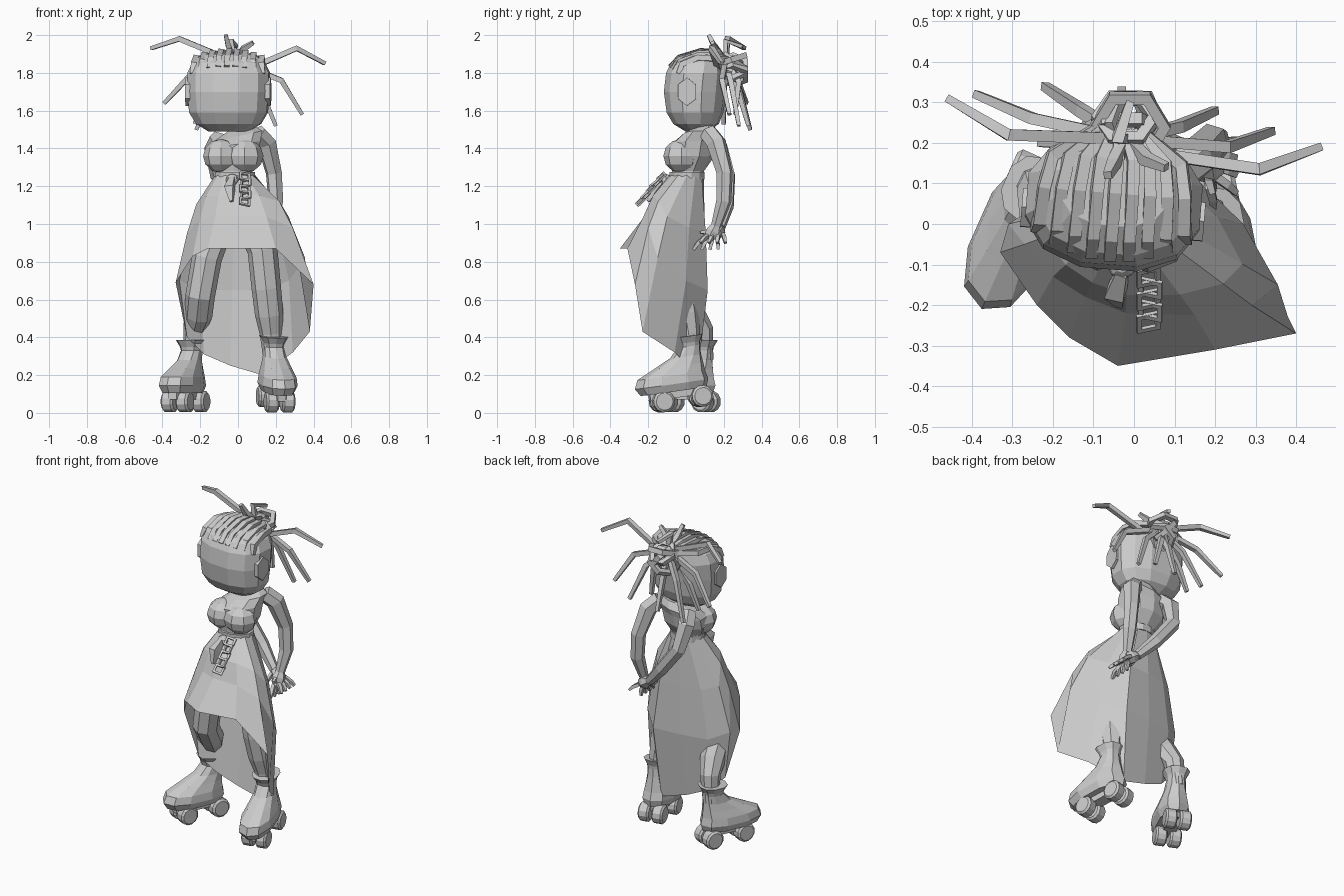
import bpy, bmesh, math
from mathutils import Vector, Matrix

if "Cube" in bpy.data.objects:
    bpy.data.objects.remove(bpy.data.objects["Cube"])

GREY = (0.6, 0.6, 0.6, 1)
mat = bpy.data.materials.new("plain grey")
mat.use_nodes = True
mat.diffuse_color = GREY
mat.node_tree.nodes["Principled BSDF"].inputs["Base Color"].default_value = GREY


def finish(bm, name, place=None):
    bmesh.ops.recalc_face_normals(bm, faces=bm.faces)
    mesh = bpy.data.meshes.new(name)
    bm.to_mesh(mesh)
    bm.free()
    mesh.materials.append(mat)
    ob = bpy.data.objects.new(name, mesh)
    if place:
        ob.matrix_world = place
    bpy.context.collection.objects.link(ob)
    return ob


def loft(name, rings, place=None, caps=True):
    """Skin a list of equal-length closed rings."""
    bm = bmesh.new()
    vs = [[bm.verts.new(p) for p in r] for r in rings]
    n = len(rings[0])
    for a, b in zip(vs, vs[1:]):
        for i in range(n):
            j = (i + 1) % n
            bm.faces.new((a[i], a[j], b[j], b[i]))
    if caps:
        bm.faces.new(vs[0])
        bm.faces.new(vs[-1])
    return finish(bm, name, place)


def ring(x, y, z, rx, ry, n=10, power=1.0, tilt=0.0):
    """Ellipse ring; power < 1 makes it boxier, tilt raises the +x side."""
    pts = []
    for i in range(n):
        a = 2 * math.pi * (i + 0.5) / n
        c, s = math.cos(a), math.sin(a)
        c = math.copysign(abs(c) ** power, c)
        s = math.copysign(abs(s) ** power, s)
        pts.append(Vector((x + rx * c, y + ry * s, z + tilt * c)))
    return pts


def tube(name, path, radii, n=4, place=None):
    """Faceted limb or strand along a path."""
    path = [Vector(p) for p in path]
    if not isinstance(radii, (list, tuple)):
        radii = [radii] * len(path)
    rings, old, nor = [], None, None
    for i, p in enumerate(path):
        t = (path[min(i + 1, len(path) - 1)] - path[max(i - 1, 0)]).normalized()
        nor = t.orthogonal().normalized() if old is None else old.rotation_difference(t) @ nor
        old = t
        side = t.cross(nor)
        rings.append([p + radii[i] * (math.cos(a) * nor + math.sin(a) * side)
                      for a in (2 * math.pi * k / n for k in range(n))])
    return loft(name, rings, place)


def ball(name, c, r):
    bm = bmesh.new()
    bmesh.ops.create_uvsphere(bm, u_segments=8, v_segments=6, radius=1)
    return finish(bm, name, Matrix.Translation(c) @ Matrix.Diagonal((*r, 1)))


# Head, slightly turned
head_place = Matrix.Translation((-.05, .048, 0)) @ Matrix.Rotation(-.08, 4, 'Z')
levels = [(1.49, .01, .11, .06), (1.53, .005, .175, .12), (1.59, .0, .212, .15), (1.7, .0, .222, .165),
          (1.8, .01, .222, .163), (1.855, .02, .195, .145), (1.9, .045, .14, .1)]
loft("head", [ring(0, y, z, rx, ry, 12, .85) for z, y, rx, ry in levels], head_place)
for side, name in ((-1, "right_ear"), (1, "left_ear")):
    ear = [Vector((side * .2, .055 * math.cos(a) - .025, 1.7 + .075 * math.sin(a)))
           for a in (math.pi * k / 3 + .5 for k in range(6))]
    loft(name, [ear, [p + Vector((side * .026, 0, 0)) for p in ear]], head_place)

# Braided rows over the crown
for i in range(9):
    u = (i - 4) / 4
    drop = .035 * u * u
    tube("hair_row", [(.185 * u, -.13 + .06 * u * u, 1.83 - drop), (.18 * u, -.085 + .03 * u * u, 1.88 - drop),
                      (.175 * u, .03, 1.915 - drop), (.16 * u, .11, 1.91 - drop), (.06 * u, .18, 1.87)],
         .021, 4, head_place)

# Tangled bun
for x, y, z, r, ax, ang in ((-.01, .24, 1.87, .085, 'X', .3), (-.01, .25, 1.83, .075, 'Y', .9),
                            (-.03, .23, 1.81, .085, 'X', 1.2), (.0, .25, 1.79, .075, 'Y', -.7),
                            (-.02, .26, 1.86, .07, 'X', -.6)):
    place = Matrix.Translation((x, y, z)) @ Matrix.Rotation(ang, 4, ax)
    loops = [[Vector(((r + dr) * math.cos(a), (r + dr) * math.sin(a), dz)) for a in
              (math.pi * k / 3 for k in range(6))]
             for dr, dz in ((-.015, -.015), (.015, -.015), (.015, .015), (-.015, .015), (-.015, -.015))]
    loft("bun_loop", loops, place, caps=False)

# Loose locks
bun = (-.02, .21, 1.86)
for path in ([(-.31, .22, 1.98), (-.46, .31, 1.93)], [(.08, .17, 1.83), (.31, .135, 1.93), (.46, .19, 1.85)],
             [(-.25, .26, 1.79), (-.39, .32, 1.64)], [(.23, .19, 1.76), (.34, .23, 1.58)],
             [(-.13, .28, 1.72), (-.22, .34, 1.5)], [(.11, .24, 1.74), (.2, .28, 1.52)],
             [(-.03, .27, 1.72), (-.03, .33, 1.52)], [(.03, .28, 1.75), (.06, .26, 1.58)],
             [(-.16, .2, 1.68), (-.23, .2, 1.53)], [(-.04, .21, 1.97), (-.01, .3, 1.94)],
             [(-.05, .15, 1.94), (-.065, .12, 2.0)], [(.03, .16, 1.93), (.08, .14, 1.96)]):
    tube("loose_lock", [bun] + path, [.02] * len(path) + [.014])

# Neck, torso and bust
tube("neck", [(0, .11, 1.44), (-.02, .08, 1.54)], .042, 6)
body = [(-.015, .005, 1.22, .1, .085, 0), (-.02, .01, 1.28, .1, .085, 0), (-.025, .03, 1.35, .14, .115, .01),
        (-.02, .04, 1.42, .145, .12, .02), (.0, .075, 1.465, .135, .1, .03), (.015, .105, 1.51, .065, .05, .015)]
loft("torso", [ring(x, y, z, rx, ry, 10, .9, t) for x, y, z, rx, ry, t in body])
ball("right_bust", (-.09, -.02, 1.36), (.095, .095, .09))
ball("left_bust", (.035, -.025, 1.36), (.1, .095, .09))

# Arms folded behind the back
arms = {"left": [(.1, .12, 1.48), (.15, .16, 1.43), (.19, .205, 1.27), (.2, .2, 1.12), (.185, .16, .99)],
        "right": [(-.1, .12, 1.45), (-.125, .175, 1.4), (-.105, .22, 1.26), (.02, .215, 1.1), (.13, .18, .98)]}
for side, path in arms.items():
    tube(side + "_arm", path, [.052, .054, .044, .041, .028], 6)
    wrist = Vector(path[-1])
    reach = Vector((.0, -.03, -.06)) if side == "left" else Vector((.06, -.02, -.035))
    palm = wrist + reach
    tube(side + "_palm", [wrist, wrist + reach * .5, palm], [.027, .04, .036], 6)
    for k in range(4):
        root = palm + Vector((0, .024 * (k - 1.5), 0))
        tube(side + "_finger", [root, root + reach * .5 + Vector((.01, .012 * (k - 1.5), -.005)),
                                root + reach * .85 + Vector((.01, .02 * (k - 1.5), -.015))], [.014, .014, .01])
    tube(side + "_thumb", [wrist, wrist + Vector((.0, -.05, -.03)), wrist + Vector((.01, -.085, -.035))],
         [.015, .014, .01])

# Skirt: short in front, long behind, with a sharp ridge at the back
hem = [(-.04, -.35, .87), (.2, -.31, .87), (.4, -.27, .68), (.38, -.23, .43), (.29, -.06, .32), (.13, .06, .2),
       (-.04, .05, .25), (-.18, .03, .31), (-.27, -.01, .4), (-.33, -.07, .69), (-.24, -.2, .83), (-.16, -.28, .87)]
fold = [(-.02, -.22, 1.04), (.15, -.225, 1.04), (.29, -.2, .98), (.355, -.15, .82), (.27, .0, .7), (.15, .115, .65),
        (-.03, .1, .65), (-.2, .07, .65), (-.31, .0, .7), (-.27, -.05, .95), (-.2, -.13, 1.03), (-.12, -.18, 1.04)]
waist, hips = [], []
for i, f in enumerate(fold):
    a = 2 * math.pi * i / 12 - math.pi / 2
    w = Vector((-.015 + .105 * math.cos(a), .005 + .09 * math.sin(a), 1.26))
    f = Vector(f)
    h = w.lerp(f, .67)
    h.z = w.z + (f.z - w.z) * .5
    waist.append(w)
    hips.append(h)
loft("skirt", [waist, hips, fold, hem], caps=False)
loft("waistband", [ring(-.015, .005, z, .11, .095, 12) for z in (1.235, 1.275)])

# Knot and hanging chain at the waist
ball("sash_knot", (-.03, -.105, 1.23), (.035, .03, .035))
tube("sash_tail", [(-.03, -.12, 1.24), (-.045, -.17, 1.19), (-.035, -.2, 1.12)], [.02, .034, .012])
for k in range(5):
    place = (Matrix.Translation((.035 + .006 * (k % 2), -.13 - .028 * k, 1.25 - .033 * k))
             @ Matrix.Rotation(.75, 4, 'X') @ Matrix.Rotation(.3 * (-1) ** k, 4, 'Y'))
    link = [[Vector((x * (.024 + d), z * (.022 + d), h)) for x, z in ((-1, -1), (1, -1), (1, 1), (-1, 1))]
            for d, h in ((-.006, -.005), (.006, -.005), (.006, .005), (-.006, .005), (-.006, -.005))]
    loft("chain_link", link, place, caps=False)

# Legs
legs = {"left": [(.07, -.02, 1.0), (.13, -.04, .86), (.15, -.03, .66), (.165, -.005, .52), (.175, .015, .42), (.18, .02, .28)],
        "right": [(-.1, -.03, 1.0), (-.165, -.05, .82), (-.2, -.035, .62), (-.21, .03, .52), (-.23, .085, .44), (-.245, .1, .28)]}
for side, path in legs.items():
    tube(side + "_leg", path, [.08, .08, .078, .075, .06, .045], 8)

# Roller skates, toes turned out, left heel raised
for side, x, y, turn, pitch in (("left", .2, -.03, .2, .14), ("right", -.28, .005, -.42, 0)):
    place = (Matrix.Translation((x, y, 0)) @ Matrix.Rotation(turn, 4, 'Z') @ Matrix.Translation((0, -.1, .06))
             @ Matrix.Rotation(pitch, 4, 'X') @ Matrix.Translation((0, .1, -.06)))
    boot = [(-.03, .105, .08, .18), (-.035, .145, .098, .2), (-.03, .19, .092, .185), (.015, .235, .075, .135),
            (.06, .28, .06, .085), (.085, .33, .055, .06), (.085, .35, .06, .065), (.085, .385, .08, .085)]
    loft(side + "_boot", [ring(0, py, z, rx, ry, 10, .85) for py, z, rx, ry in boot], place)
    loft(side + "_plate", [ring(0, -.02, z, .04, .15, 8, .6) for z in (.07, .12)], place)
    for axle in (-.1, .11):
        for wx in (-.043, .043):
            spin = Matrix.Translation((wx, axle, .06)) @ Matrix.Rotation(math.pi / 2, 4, 'Y')
            loft(side + "_wheel", [ring(0, 0, h, r, r, 12) for h, r in
                                   ((-.034, .046), (-.024, .058), (.024, .058), (.034, .046))], place @ spin)
